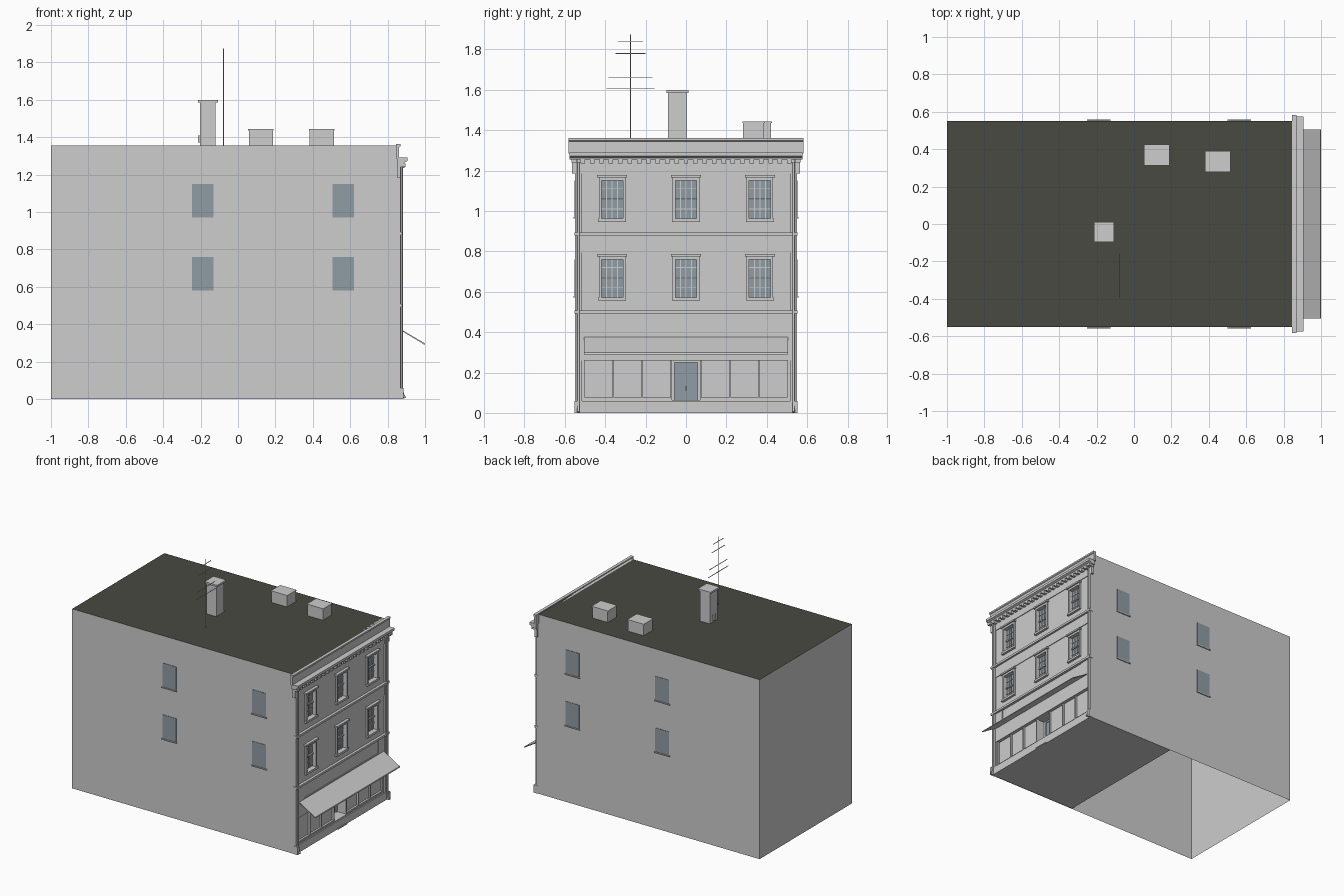
import bpy, bmesh
from mathutils import Vector

if "Cube" in bpy.data.objects:
    bpy.data.objects.remove(bpy.data.objects["Cube"])


def material(name, colour):
    m = bpy.data.materials.new(name)
    m.use_nodes = True
    m.diffuse_color = (*colour, 1)
    m.node_tree.nodes["Principled BSDF"].inputs["Base Color"].default_value = (*colour, 1)
    return m


STONE = material("light stone", (0.61, 0.61, 0.61))
ROOF = material("dark roofing felt", (0.067, 0.067, 0.056))
GLASS = material("blue grey glass", (0.28, 0.34, 0.375))


def finish(name, bm, mats):
    me = bpy.data.meshes.new(name)
    bm.to_mesh(me)
    bm.free()
    for m in mats:
        me.materials.append(m)
    ob = bpy.data.objects.new(name, me)
    bpy.context.collection.objects.link(ob)
    return ob


def boxes(name, spans, mat=STONE):
    """One object made of boxes, each given as x, y and z ranges."""
    bm = bmesh.new()
    for span in spans:
        lo, hi = Vector([r[0] for r in span]), Vector([r[1] for r in span])
        for v in bmesh.ops.create_cube(bm, size=1)["verts"]:
            v.co = Vector([(lo[i] + hi[i]) / 2 + v.co[i] * (hi[i] - lo[i]) for i in range(3)])
    return finish(name, bm, [mat])


def both(a, b):
    return [(a, b), (-b, -a)]


def extrude_y(name, profile, half, mat=STONE):
    """Extrude an x-z outline along y, centred."""
    bm = bmesh.new()
    face = bm.faces.new([bm.verts.new((x, -half, z)) for x, z in profile])
    new = bmesh.ops.extrude_face_region(bm, geom=[face])["geom"]
    bmesh.ops.translate(bm, vec=(0, 2 * half, 0),
                        verts=[g for g in new if isinstance(g, bmesh.types.BMVert)])
    bmesh.ops.recalc_face_normals(bm, faces=bm.faces)
    return finish(name, bm, [mat])


def pipe(name, paths, radius, sides=2):
    cu = bpy.data.curves.new(name, "CURVE")
    cu.dimensions = "3D"
    cu.bevel_depth, cu.bevel_resolution, cu.use_fill_caps = radius, sides, True
    for path in paths:
        sp = cu.splines.new("POLY")
        sp.points.add(len(path) - 1)
        for p, co in zip(sp.points, path):
            p.co = (*co, 1)
    cu.materials.append(STONE)
    ob = bpy.data.objects.new(name, cu)
    bpy.context.collection.objects.link(ob)


W, TOP, BACK, FRONT = 0.55, 1.355, -1.0, 0.855
COLUMNS, STOREYS = (-0.366, 0, 0.366), (0.56, 0.95)

# Main walls and roof: an open-bottomed shell without its street side
bm = bmesh.new()
for v in bmesh.ops.create_cube(bm, size=1)["verts"]:
    v.co = (BACK if v.co.x < 0 else FRONT, v.co.y * 2 * W, TOP if v.co.z > 0 else 0)
bmesh.ops.delete(bm, context="FACES_ONLY",
                 geom=[f for f in bm.faces if f.normal.x > 0.5 or f.normal.z < -0.5])
for f in bm.faces:
    f.material_index = int(f.normal.z > 0.5)
finish("main_walls_and_roof", bm, [STONE, ROOF])

# Street wall with window and shop openings
wall = boxes("street_wall", [((0.825, 0.86), (-W, W), (0, 1.355))])
cutter = boxes("opening_cutter",
               [((0.7, 1), (c - 0.056, c + 0.056), (z + 0.012, z + 0.203))
                for c in COLUMNS for z in STOREYS]
               + [((0.7, 1), (-0.505, 0.505), (0.065, 0.26))])
cutter.hide_render = True
mod = wall.modifiers.new("openings", "BOOLEAN")
mod.operation, mod.object, mod.solver = "DIFFERENCE", cutter, "EXACT"
bpy.context.view_layer.update()
cut_mesh = bpy.data.meshes.new_from_object(wall.evaluated_get(bpy.context.evaluated_depsgraph_get()))
wall.modifiers.clear()
wall.data = cut_mesh
bpy.data.objects.remove(cutter)

# Street windows
glass, frames, bars = [], [], []
for c in COLUMNS:
    for z in STOREYS:
        t = z + 0.215
        glass.append(((0.836, 0.84), (c - 0.058, c + 0.058), (z + 0.01, t - 0.01)))
        frames += [((0.84, 0.872), (c + a, c + b), (z, t)) for a, b in both(0.053, 0.066)]
        frames += [((0.84, 0.872), (c - 0.055, c + 0.055), (t - 0.015, t)),
                   ((0.84, 0.878), (c - 0.07, c + 0.07), (z - 0.004, z + 0.012)),
                   ((0.84, 0.882), (c - 0.075, c + 0.075), (t, t + 0.012))]
        bars += [((0.838, 0.845), (c + d - 0.002, c + d + 0.002), (z, t)) for d in (-0.027, 0, 0.027)]
        bars += [((0.838, 0.845), (c - 0.055, c + 0.055), (z + h - 0.002, z + h + 0.002))
                 for h in (0.06, 0.16)]
        bars.append(((0.838, 0.85), (c - 0.055, c + 0.055), (z + 0.104, z + 0.113)))
boxes("street_window_glass", glass, GLASS)
boxes("street_window_frames", frames)
boxes("street_window_bars", bars)

# Side windows with sills
panes, sills = [], []
for x in (-0.1875, 0.5625):
    for z in (0.58, 0.97):
        for a, b in both(W - 0.003, W + 0.003):
            panes.append(((x - 0.0575, x + 0.0575), (a, b), (z, z + 0.18)))
        for a, b in both(W - 0.003, W + 0.008):
            sills.append(((x - 0.063, x + 0.063), (a, b), (z - 0.008, z)))
boxes("side_window_glass", panes, GLASS)
boxes("side_window_sills", sills)

# Corner pilasters, bands and panels of the street wall
boxes("corner_pilasters", [((0.85, 0.87), y, (0.06, 1.24)) for y in both(0.515, W)])
boxes("plinth", [((0.85, 0.868), (-W, W), (0, 0.06))]
      + [((0.85, 0.885), y, (0, 0.06)) for y in both(0.535, 0.553)])
boxes("storey_bands", [((0.85, 0.88), (-0.553, 0.553), (z, z + 0.016)) for z in (0.492, 0.878)])
boxes("wall_panels", [((0.85, 0.865), y, (0.385, 0.492)) for y in both(0.44, 0.515)]
      + [((0.85, 0.865), (-0.515, 0.515), z) for z in ((0.26, 0.385), (0.795, 0.878), (1.185, 1.245))])

# Cornice, dentils and parapet
extrude_y("parapet", [(0.845, 1.285), (0.845, 1.362), (0.868, 1.362), (0.868, 1.35),
                      (0.862, 1.345), (0.862, 1.285)], 0.582)
extrude_y("cornice", [(0.85, 1.255), (0.85, 1.29), (0.905, 1.29), (0.905, 1.272),
                      (0.89, 1.265), (0.885, 1.255)], 0.576)
boxes("dentils", [((0.855, 0.89), (i * 0.0465 - 0.011, i * 0.0465 + 0.011), (1.236, 1.257))
                  for i in range(-11, 12)])
boxes("cornice_end_brackets", [((0.85, 0.87), y, (1.185, 1.255)) for y in both(0.535, 0.565)]
      + [((0.85, 0.895), y, (1.24, 1.258)) for y in both(0.54, 0.568)])

# Downpipes
pipe("downpipes", [[(0.876, y, 1.24), (0.876, y, 0.06), (0.882, y, 0.025), (0.893, y, 0.005)]
                   for y in (-0.533, 0.533)], 0.006)

# Shop front with a recessed doorway
boxes("shop_panels", [((0.835, 0.84), y, (0.06, 0.265)) for y in both(0.073, 0.51)])
boxes("shop_mullions", [((0.835, 0.855), y, (0.065, 0.26))
                        for e in (0.073, 0.22, 0.36, 0.503) for y in both(e - 0.004, e + 0.004)]
      + [((0.835, 0.855), y, (0.065, 0.075)) for y in both(0.073, 0.51)])
boxes("doorway_returns", [((0.765, 0.84), y, (0.005, 0.265)) for y in both(0.073, 0.077)]
      + [((0.765, 0.84), (-0.077, 0.077), (0.26, 0.265)),
         ((0.765, 0.84), (-0.077, 0.077), (0.055, 0.062))])
boxes("door_frame", [((0.762, 0.78), y, (0.06, 0.262)) for y in both(0.056, 0.075)]
      + [((0.762, 0.78), (-0.06, 0.06), (0.25, 0.262))])
boxes("door", [((0.765, 0.772), (-0.058, 0.058), (0.06, 0.252))], GLASS)
boxes("door_handle", [((0.772, 0.782), (-0.003, 0.003), (0.112, 0.132))])
boxes("door_step", [((0.86, 0.875), (-0.055, 0.055), (0, 0.008))])
boxes("shop_floor", [((0.12, 0.84), (-W + 0.002, W - 0.002), (0.002, 0.008))])

# Sloping awning
extrude_y("awning", [(0.862, 0.372), (0.862, 0.378), (0.998, 0.298), (1.0, 0.29), (0.994, 0.292)], 0.505)

# Chimney and roof boxes
boxes("chimney", [((-0.203, -0.12), (-0.088, 0.005), (1.35, 1.585)),
                  ((-0.213, -0.107), (-0.096, 0.012), (1.585, 1.598)),
                  ((-0.215, -0.203), (-0.05, -0.025), (1.37, 1.41))])
boxes("roof_vents", [((0.058, 0.187), (0.318, 0.422), (1.35, 1.438)),
                     ((0.054, 0.191), (0.314, 0.426), (1.436, 1.444)),
                     ((0.383, 0.512), (0.283, 0.387), (1.35, 1.438)),
                     ((0.379, 0.516), (0.279, 0.391), (1.436, 1.444))])

# Aerial
mast = (-0.077, -0.275)
pipe("aerial", [[(*mast, 1.35), (*mast, 1.873)]]
     + [[(mast[0], mast[1] - h, z), (mast[0], mast[1] + h, z)]
        for z, h in ((1.838, 0.062), (1.78, 0.075), (1.662, 0.108), (1.608, 0.118))], 0.0025, 1)
